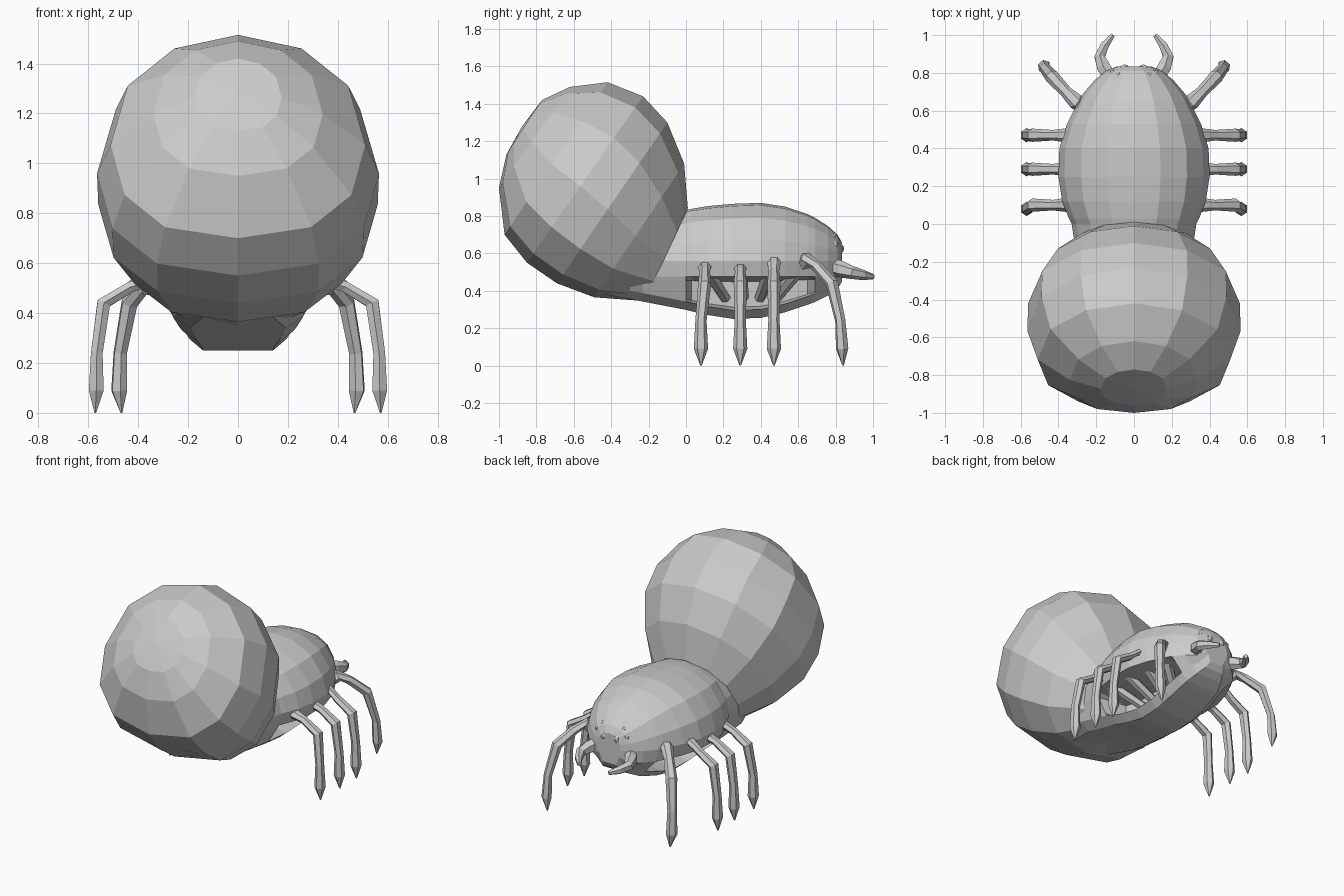
import bpy, bmesh
from math import sin, cos, pi
from mathutils import Vector, Matrix

if "Cube" in bpy.data.objects:
    bpy.data.objects.remove(bpy.data.objects["Cube"])


def finish(name, bm, mirror=False):
    bmesh.ops.recalc_face_normals(bm, faces=bm.faces)
    me = bpy.data.meshes.new(name)
    bm.to_mesh(me)
    bm.free()
    ob = bpy.data.objects.new(name, me)
    bpy.context.collection.objects.link(ob)
    if mirror:
        ob.modifiers.new("mirror", 'MIRROR').use_clip = False
    return ob


def loft(name, rings, mirror=False, cap_end=True):
    """Skin closed rings of equal length and cap the ends."""
    bm = bmesh.new()
    vs = [[bm.verts.new(p) for p in r] for r in rings]
    n = len(vs[0])
    for a, b in zip(vs, vs[1:]):
        for i in range(n):
            j = (i + 1) % n
            bm.faces.new((a[i], a[j], b[j], b[i]))
    bm.faces.new(vs[0])
    if cap_end:
        bm.faces.new(vs[-1])
    return finish(name, bm, mirror)


def tube(name, pts, radii, side, sides=6):
    """Limb swept along points; side is a vector across the bend plane."""
    pts = [Vector(p) for p in pts]
    side = Vector(side).normalized()
    rings = []
    for i, p in enumerate(pts):
        t = (pts[min(i + 1, len(pts) - 1)] - pts[max(i - 1, 0)]).normalized()
        up = t.cross(side).normalized()
        s = up.cross(t)
        rings.append([p + radii[i] * (cos(2 * pi * k / sides) * s + .9 * sin(2 * pi * k / sides) * up)
                      for k in range(sides)])
    return loft(name, rings, True)


def abdomen_unit(k):
    """Twelve-sided unit section, a little squarer in its lower half."""
    s, c = sin(2 * pi * k / 12), cos(2 * pi * k / 12)
    if c > 1e-6:
        return s, c
    s = abs(s) ** .8 * (1 if s > 0 else -1) if abs(s) > 1e-6 else 0
    return s, -max(abs(c) ** .8, .08)


# Abdomen: tilted rings given by top (y, z), bottom (y, z) and half width
ab = [(-.868, 1.29, -.876, 1.28, .008), (-.77, 1.42, -.96, 1.13, .175),
      (-.62, 1.49, -1.0, .95, .34), (-.42, 1.515, -.97, .70, .51),
      (-.23, 1.44, -.85, .55, .565), (-.10, 1.30, -.69, .44, .56),
      (-.01, 1.08, -.49, .365, .465), (.01, .84, -.22, .345, .315)]
rings = []
for ty, tz, by, bz, rx in ab:
    c = Vector((0, (ty + by) / 2, (tz + bz) / 2))
    h = Vector((0, ty, tz)) - c
    ring = [abdomen_unit(k) for k in range(12)]
    rings.append([c + h * v + Vector((rx * u, 0, 0)) for u, v in ring])
loft("abdomen", rings, cap_end=False)

# Thorax: y, half width, top, bottom, bottom half width, depth of the leg recess
th = [(-.46, .28, .70, .385, .14, 0), (-.23, .295, .76, .342, .19, 0),
      (0, .33, .83, .298, .17, 0),
      (.03, .345, .838, .29, .165, .9), (.12, .38, .853, .27, .15, 1),
      (.25, .40, .865, .25, .14, 1), (.40, .395, .87, .255, .14, 1),
      (.53, .355, .85, .285, .14, 1), (.65, .295, .81, .325, .13, .8),
      (.69, .27, .79, .34, .125, 0), (.76, .21, .745, .375, .10, 0),
      (.81, .15, .70, .41, .07, 0), (.835, .09, .655, .45, .05, 0)]
rings = []
for y, w, top, bot, bw, d in th:
    mid, low = .56, max(.475, bot + .06)
    h = top - mid
    ex, rx, rz = .95 * w, min(bw * 1.38, .9 * w), bot + .045
    inner = []
    for f in (.15, .9):
        x = ex + (rx - ex) * f
        inner.append((x + (.07 - x) * d, low + (rz - low) * f))
    half = [(.35 * w, top - .04 * h), (.70 * w, mid + .74 * h), (.92 * w, mid + .36 * h),
            (w, mid), (ex, low)] + inner + [(rx, rz), (bw, bot)]
    prof = [(0, top)] + half + [(0, bot)] + [(-x, z) for x, z in reversed(half)]
    rings.append([(x, y, z) for x, z in prof])
loft("thorax", rings)

# Legs: the three rear pairs reach straight out, the front pair reaches forward
for i, (y, kz) in enumerate([(.10, .53), (.29, .53), (.47, .565)]):
    fy = y - .02 if i == 0 else y
    tube(f"leg_{i + 1}",
         [(.06, .32 + (y - .32) * .5, .36), (.36, y, kz), (.43, y, .505), (.538, y, .44),
          (.566, fy, .24), (.568, fy, .09), (.572, fy, 0)],
         [.03, .038, .028, .035, .03, .038, .004], (0, 1, 0))
tube("front_leg",
     [(.06, .48, .36), (.31, .65, .57), (.36, .70, .53), (.435, .78, .44),
      (.472, .825, .24), (.476, .835, .09), (.467, .84, 0)],
     [.03, .042, .032, .037, .03, .036, .004], (-.75, .65, 0))

# Pincer jaws
tube("jaw", [(.12, .76, .535), (.16, .83, .515), (.182, .885, .498), (.155, .945, .485), (.112, 1.0, .475)],
     [.045, .045, .035, .028, .015], (0, 0, 1))

# Eyes
bm = bmesh.new()
for x, y, z, r in [(.05, .817, .625, .028), (.11, .792, .645, .024), (.08, .785, .685, .018)]:
    bmesh.ops.create_uvsphere(bm, u_segments=8, v_segments=6, radius=r,
                              matrix=Matrix.Translation((x, y, z)))
finish("eyes", bm, True)
